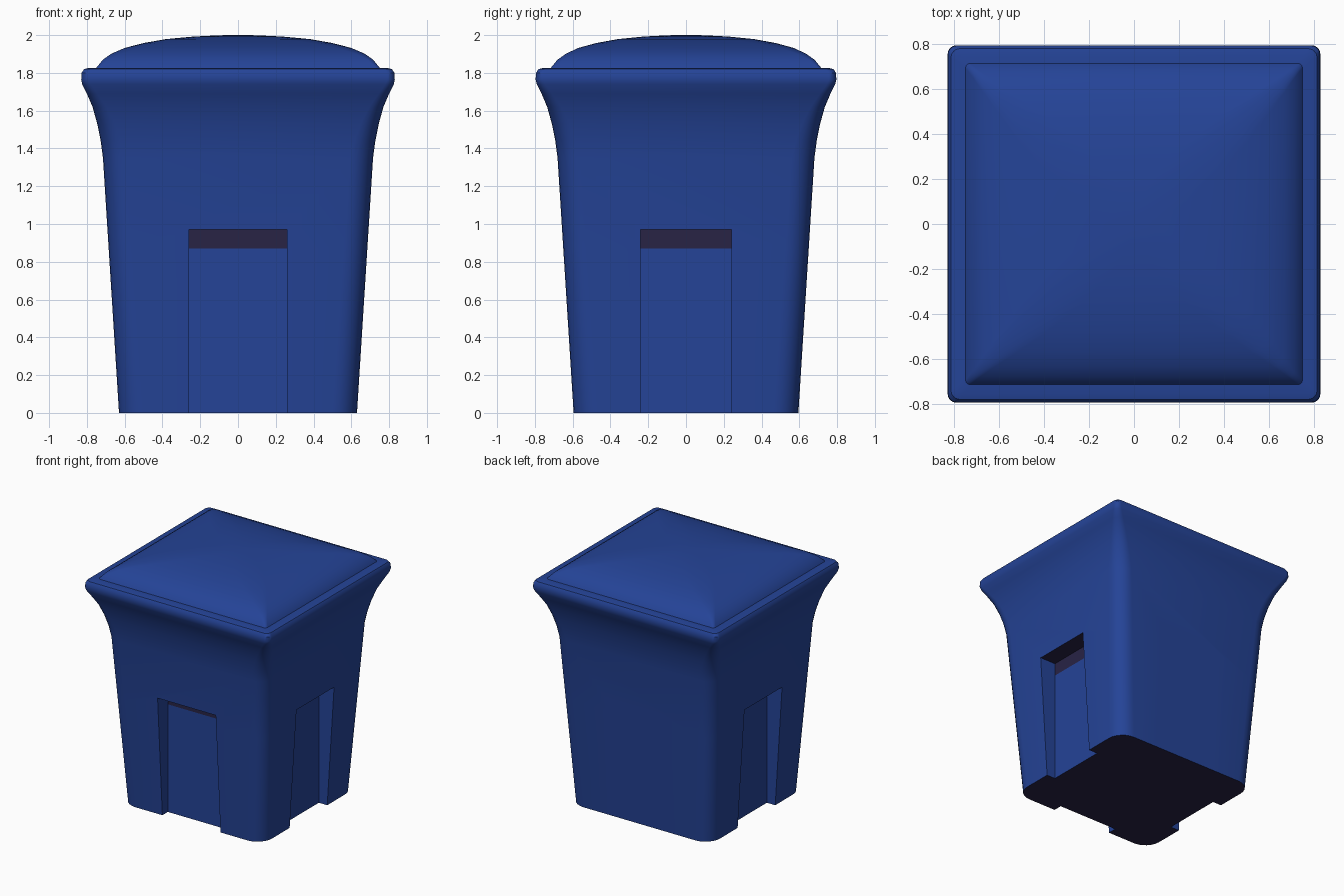
import bpy, bmesh, math

if "Cube" in bpy.data.objects:
    bpy.data.objects.remove(bpy.data.objects["Cube"])


def material(name, color):
    m = bpy.data.materials.new(name)
    m.diffuse_color = (*color, 1)
    m.use_nodes = True
    m.node_tree.nodes["Principled BSDF"].inputs["Base Color"].default_value = m.diffuse_color
    return m


BLUE = material("bin blue", (0.018, 0.057, 0.31))
DARK = material("dark underside", (0.021, 0.017, 0.06))


def ring(bm, hx, hy, r, z, seg=6):
    """Rounded rectangle of vertices."""
    verts = []
    for i, (sx, sy) in enumerate([(1, 1), (-1, 1), (-1, -1), (1, -1)]):
        for k in range(seg + 1):
            a = math.pi / 2 * (i + k / seg)
            verts.append(bm.verts.new((sx * (hx - r) + r * math.cos(a),
                                       sy * (hy - r) + r * math.sin(a), z)))
    return verts


def loft(name, profile):
    """Skin a closed solid through (half x, half y, corner radius, z) rings."""
    bm = bmesh.new()
    rings = [ring(bm, *p) for p in profile]
    n = len(rings[0])
    for a, b in zip(rings, rings[1:]):
        for i in range(n):
            j = (i + 1) % n
            bm.faces.new((a[i], a[j], b[j], b[i]))
    bm.faces.new(rings[0][::-1])
    bm.faces.new(rings[-1])
    return finish(bm, name)


def finish(bm, name):
    bmesh.ops.recalc_face_normals(bm, faces=bm.faces[:])
    me = bpy.data.meshes.new(name)
    bm.to_mesh(me)
    bm.free()
    ob = bpy.data.objects.new(name, me)
    bpy.context.collection.objects.link(ob)
    me.materials.append(BLUE)
    me.materials.append(DARK)
    return ob


def smooth(ob, angle):
    bpy.ops.object.select_all(action='DESELECT')
    ob.select_set(True)
    bpy.context.view_layer.objects.active = ob
    bpy.ops.object.shade_smooth_by_angle(angle=math.radians(angle))


# Tapered body with flared, rounded rim
body = loft("bin_body", [
    (0.63, 0.595, 0.13, 0.0),
    (0.715, 0.68, 0.12, 1.35),
    (0.727, 0.692, 0.11, 1.44),
    (0.745, 0.71, 0.095, 1.53),
    (0.77, 0.735, 0.075, 1.62),
    (0.80, 0.765, 0.055, 1.69),
    (0.825, 0.79, 0.045, 1.74),
    (0.83, 0.796, 0.04, 1.765),
    (0.828, 0.794, 0.04, 1.80),
    (0.815, 0.781, 0.04, 1.82),
    (0.79, 0.756, 0.03, 1.826),
    (0.70, 0.666, 0.03, 1.826),
])

# Four panel recesses cut into the sides
BACK_X, BACK_Y, TOP = 0.555, 0.525, 0.97
for axis, sign in [("x", 1), ("x", -1), ("y", 1), ("y", -1)]:
    bm = bmesh.new()
    bmesh.ops.create_cube(bm, size=1)
    inner = BACK_X if axis == "x" else BACK_Y
    for v in bm.verts:
        depth = sign * (inner + 0.25 + 0.5 * v.co.x)
        across = v.co.y * (0.48 if axis == "x" else 0.52)
        z = TOP if v.co.z > 0 else -0.1
        v.co = (depth, across, z) if axis == "x" else (across, depth, z)
    cutter = finish(bm, "recess_cutter")
    cutter.hide_render = True
    mod = body.modifiers.new("recess", 'BOOLEAN')
    mod.operation, mod.solver, mod.object = 'DIFFERENCE', 'EXACT', cutter
    bpy.context.view_layer.objects.active = body
    bpy.ops.object.modifier_apply(modifier=mod.name)
    bpy.data.objects.remove(cutter)

# Dark band at the top of each recess, dark soffits and base
bm = bmesh.new()
bm.from_mesh(body.data)
bmesh.ops.bisect_plane(bm, geom=bm.verts[:] + bm.edges[:] + bm.faces[:],
                       plane_co=(0, 0, 0.87), plane_no=(0, 0, 1))
bm.normal_update()
for f in bm.faces:
    c = f.calc_center_median()
    recessed = abs(c.x) < BACK_X + 0.01 and abs(c.y) < BACK_Y + 0.01
    f.material_index = int(f.normal.z < -0.9 or (recessed and 0.87 < c.z < TOP))
bm.to_mesh(body.data)
bm.free()
smooth(body, 35)

# Domed pillow lid
lid = loft("domed_lid", [
    (0.755, 0.72, 0.02, 1.815),
    (0.748, 0.713, 0.02, 1.83),
    (0.715, 0.68, 0.03, 1.87),
    (0.67, 0.635, 0.05, 1.902),
    (0.60, 0.57, 0.08, 1.932),
    (0.50, 0.475, 0.12, 1.958),
    (0.38, 0.36, 0.14, 1.979),
    (0.24, 0.23, 0.13, 1.992),
    (0.10, 0.10, 0.08, 1.999),
    (0.03, 0.03, 0.025, 2.0),
])
smooth(lid, 40)
